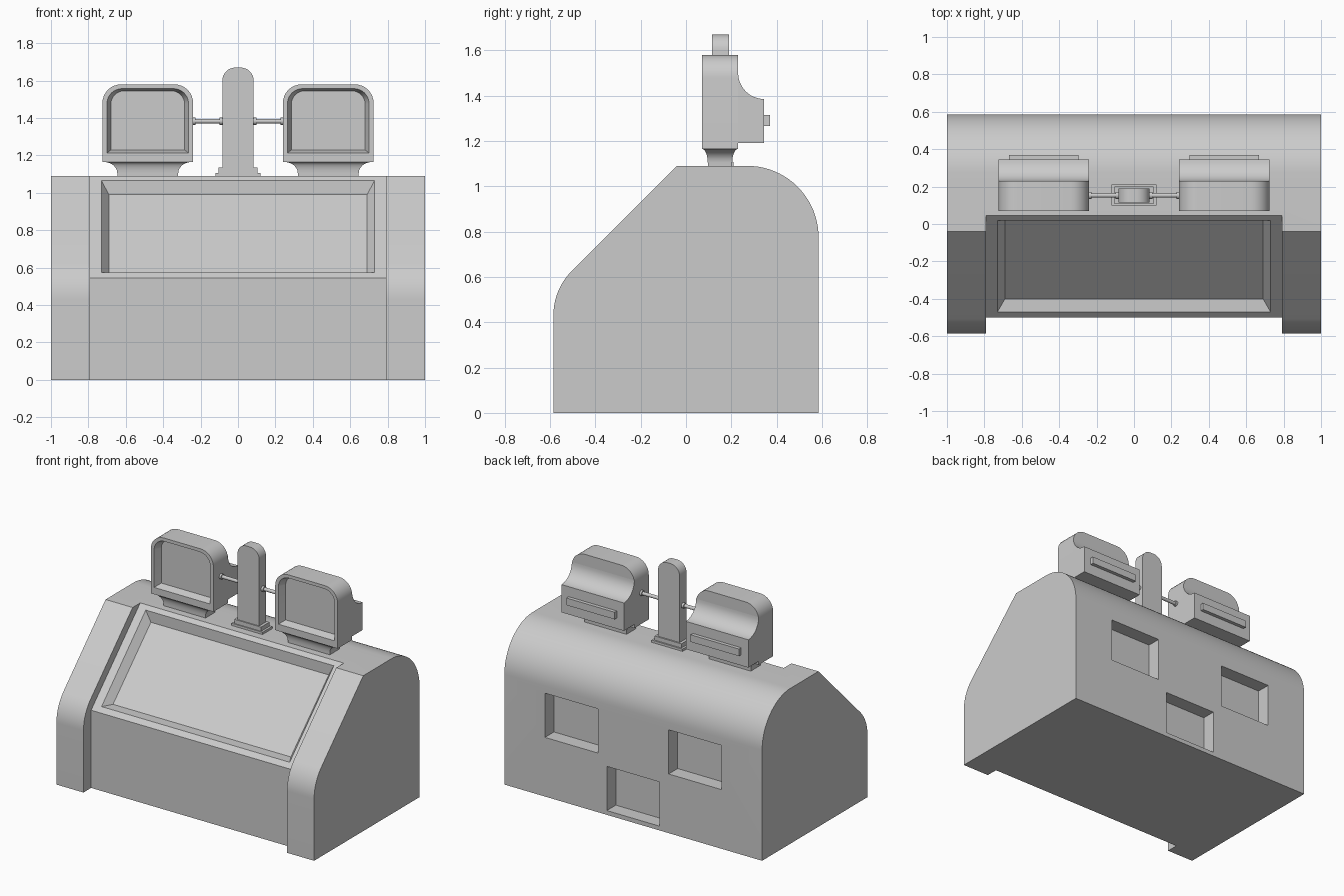
import bpy, bmesh
from math import sin, cos, radians
from mathutils import Vector

if "Cube" in bpy.data.objects:
    bpy.data.objects.remove(bpy.data.objects["Cube"])


def loft(name, rings):
    """Skin a list of matching point rings and cap both ends."""
    bm = bmesh.new()
    loops = [[bm.verts.new(p) for p in ring] for ring in rings]
    n = len(loops[0])
    for a, b in zip(loops, loops[1:]):
        for i in range(n):
            j = (i + 1) % n
            bm.faces.new((a[i], a[j], b[j], b[i]))
    bm.faces.new(loops[0])
    bm.faces.new(loops[-1])
    bmesh.ops.recalc_face_normals(bm, faces=bm.faces)
    me = bpy.data.meshes.new(name)
    bm.to_mesh(me)
    bm.free()
    ob = bpy.data.objects.new(name, me)
    bpy.context.collection.objects.link(ob)
    return ob


def arc(cx, cy, r, a0, a1, n=12):
    return [(cx + r * cos(radians(a0 + (a1 - a0) * i / n)),
             cy + r * sin(radians(a0 + (a1 - a0) * i / n))) for i in range(n + 1)]


def along_x(name, profile, x0, x1):
    return loft(name, [[(x, y, z) for y, z in profile] for x in (x0, x1)])


def box(name, x0, x1, y0, y1, z0, z1):
    return along_x(name, [(y0, z0), (y1, z0), (y1, z1), (y0, z1)], x0, x1)


def arch(cx, hw, z0, z1, r, y):
    """Upright outline with rounded top corners, lying at depth y."""
    pts = [(cx - hw, z0), (cx + hw, z0)]
    pts += arc(cx + hw - r, z1 - r, r, 0, 90, 8) + arc(cx - hw + r, z1 - r, r, 90, 180, 8)
    return [(x, y, z) for x, z in pts]


def activate(ob):
    bpy.ops.object.select_all(action='DESELECT')
    ob.select_set(True)
    bpy.context.view_layer.objects.active = ob


def smooth(ob):
    activate(ob)
    bpy.ops.object.shade_smooth_by_angle(angle=radians(30))


def cut(ob, cutter):
    activate(ob)
    mod = ob.modifiers.new("cut", 'BOOLEAN')
    mod.object = cutter
    mod.operation = 'DIFFERENCE'
    mod.solver = 'EXACT'
    bpy.ops.object.modifier_apply(modifier=mod.name)
    bpy.data.objects.remove(cutter)


def tapered(name, inner, outer, k):
    """Recess cutter, extended past the outer rim by factor k."""
    over = [Vector(o) + (Vector(o) - Vector(i)) * k for i, o in zip(inner, outer)]
    return loft(name, [inner, over])


# Console body
r = 0.273
profile = [(-0.585, 0), *arc(-0.585 + r, 0.432, r, 180, 135), (-0.04, 1.09),
           *arc(0.27, 0.775, 0.315, 90, 0, 20), (0.585, 0)]
body = along_x("console_body", profile, -1, 1)

# Set-back front between the side panels
cut(body, along_x("front_cutter", [(-1, -0.1), (-0.5, -0.1), (-0.5, 0.545),
                                   (0.155, 1.2), (-1, 1.2)], -0.79, 0.79))


# Sloped display recess
def slope_rect(hx, low, high):
    return [(-hx, *low), (hx, *low), (hx, *high), (-hx, *high)]


cut(body, tapered("display_cutter", slope_rect(0.69, (-0.40, 0.575), (0.02, 0.99)),
                  slope_rect(0.73, (-0.47, 0.575), (0.02, 1.065)), 0.2))

# Square pockets in the back
for cx, z0 in ((-0.48, 0.415), (0.48, 0.415), (0, 0.03)):
    cut(body, box("pocket_cutter", cx - 0.205, cx + 0.205, 0.485, 0.8, z0, z0 + 0.31))
smooth(body)

# Twin monitors
for side, label in ((-1, "left"), (1, "right")):
    cx = side * 0.4825
    hw = 0.2425
    frame = loft(label + "_monitor_frame",
                 [arch(cx, hw, 1.165, 1.58, 0.1, y) for y in (0.07, 0.23)])
    cut(frame, tapered("screen_cutter", arch(cx, 0.197, 1.23, 1.545, 0.07, 0.12),
                       arch(cx, 0.218, 1.213, 1.557, 0.08, 0.07), 0.3))
    smooth(frame)

    # Rear housing with a concave shoulder
    rear = along_x(label + "_monitor_rear",
                   [(0.23, 1.19), (0.345, 1.19), *arc(0.345, 1.5, 0.115, 270, 180)],
                   cx - hw, cx + hw)
    smooth(rear)
    box(label + "_rear_vent", cx - 0.187, cx + 0.187, 0.34, 0.37, 1.265, 1.315)

    # Flared neck
    rings = []
    for t, z in [(0, 1.08)] + [(1 - cos(radians(a)), 1.105 + 0.06 * sin(radians(a)))
                               for a in range(0, 91, 15)]:
        hx, hy = 0.163 + 0.07 * t, 0.054 + 0.026 * t
        rings.append([(cx - hx, 0.15 - hy, z), (cx + hx, 0.15 - hy, z),
                      (cx + hx, 0.15 + hy, z), (cx - hx, 0.15 + hy, z)])
    smooth(loft(label + "_monitor_neck", rings))

    # Connecting rod with end collars
    rod = []
    for x, rad in ((0.08, 0.019), (0.1, 0.019), (0.1, 0.012),
                   (0.226, 0.012), (0.226, 0.019), (0.245, 0.019)):
        rod.append([(side * x, 0.153 + y, 1.383 + z)
                    for y, z in arc(0, 0, rad, 0, 337.5, 15)])
    smooth(loft(label + "_connecting_rod", rod))

# Centre post and stepped base
smooth(loft("centre_post", [arch(0, 0.084, 1.1, 1.67, 0.07, y) for y in (0.115, 0.19)]))
box("post_base_lower", -0.12, 0.12, 0.1, 0.21, 1.08, 1.106)
box("post_base_upper", -0.104, 0.104, 0.107, 0.2, 1.1, 1.135)
